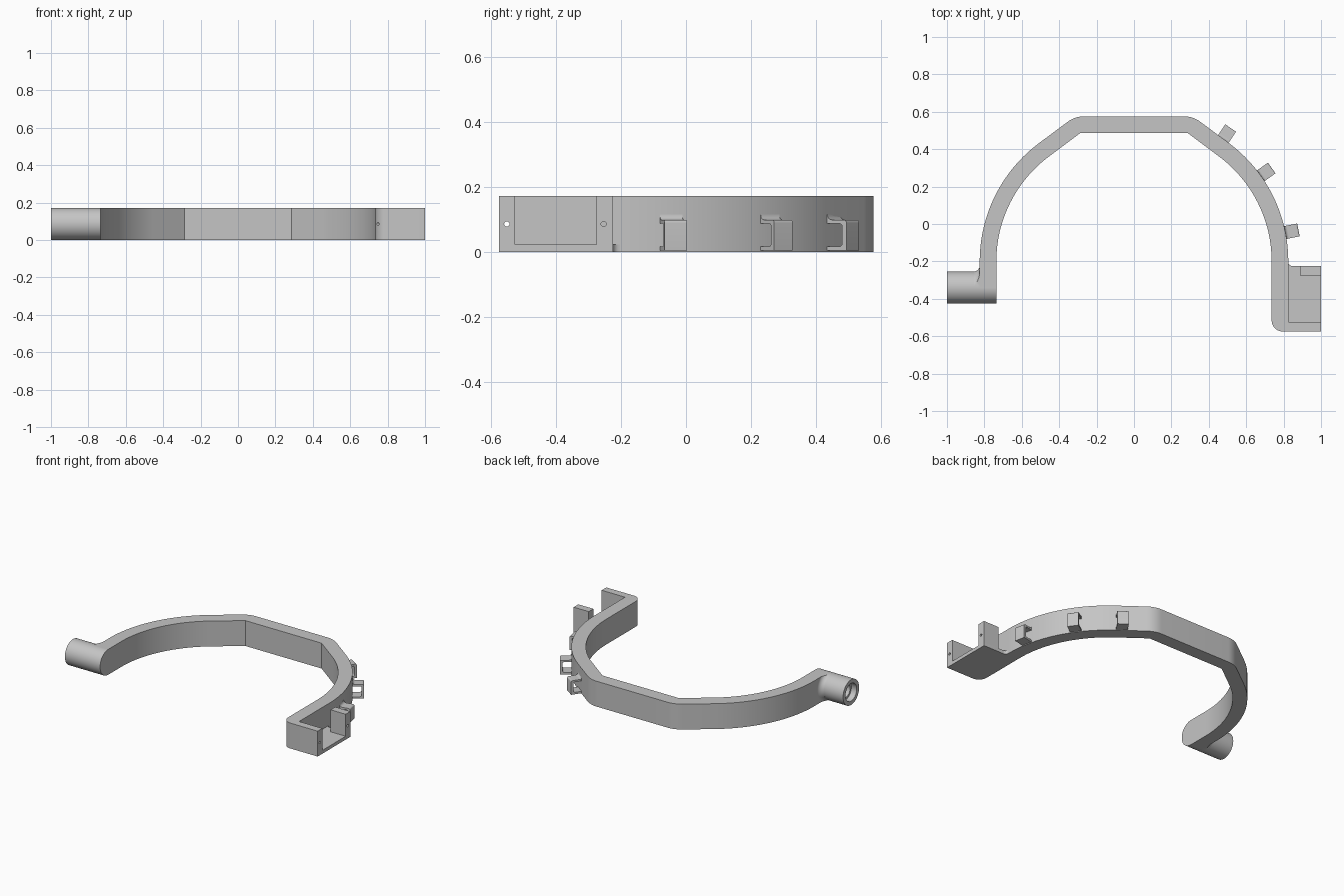
import bpy, bmesh
from math import cos, sin, radians, pi
from mathutils import Matrix, Vector

if "Cube" in bpy.data.objects:
    bpy.data.objects.remove(bpy.data.objects["Cube"])

grey = bpy.data.materials.new("plain grey")
grey.use_nodes = True
grey.diffuse_color = (0.56, 0.56, 0.56, 1)
grey.node_tree.nodes["Principled BSDF"].inputs["Base Color"].default_value = grey.diffuse_color

HEIGHT = 0.172
THICK = 0.089
INNER_R = 0.70
CENTRE = (0.036, -0.20)      # centre of the right-hand arc
INNER_X, OUTER_X = 0.736, 0.825
FRONT, FRONT_IN = -0.575, -0.525
PIVOT_Y = -0.34
R = HEIGHT / 2               # pivot boss radius


def arc(cx, cy, r, start, end, steps):
    angles = [radians(start + (end - start) * i / steps) for i in range(steps + 1)]
    return [(cx + r * cos(a), cy + r * sin(a)) for a in angles]


def flipped(points):
    return [(-x, y) for x, y in points]


def finish(name, bm):
    bmesh.ops.recalc_face_normals(bm, faces=bm.faces)
    mesh = bpy.data.meshes.new(name)
    bm.to_mesh(mesh)
    bm.free()
    mesh.materials.append(grey)
    obj = bpy.data.objects.new(name, mesh)
    bpy.context.collection.objects.link(obj)
    return obj


def prism(name, outline, z0, z1, matrix=Matrix()):
    bm = bmesh.new()
    face = bm.faces.new([bm.verts.new((x, y, z0)) for x, y in outline])
    top = bmesh.ops.extrude_face_region(bm, geom=[face])["geom"]
    verts = [v for v in top if isinstance(v, bmesh.types.BMVert)]
    bmesh.ops.translate(bm, verts=verts, vec=(0, 0, z1 - z0))
    bm.transform(matrix)
    return finish(name, bm)


def box(name, x0, x1, y0, y1, z0, z1):
    return prism(name, [(x0, y0), (x1, y0), (x1, y1), (x0, y1)], z0, z1)


def lathe(name, profile, y, z, sides):
    # turn (x, radius) points about an axis along x, with flat ends
    bm = bmesh.new()
    rings = [[bm.verts.new((x, y + r * cos(2 * pi * i / sides), z + r * sin(2 * pi * i / sides)))
              for i in range(sides)] for x, r in profile]
    for a, b in zip(rings, rings[1:]):
        for i in range(sides):
            j = (i + 1) % sides
            bm.faces.new((a[i], a[j], b[j], b[i]))
    bm.faces.new(rings[0])
    bm.faces.new(rings[-1])
    return finish(name, bm)


def rod(name, x0, x1, y, r, sides):
    return lathe(name, [(x0, r), (x1, r)], y, R, sides)


def combine(obj, other, operation):
    mod = obj.modifiers.new(operation, "BOOLEAN")
    mod.object, mod.operation, mod.solver = other, operation, "EXACT"
    bpy.ops.object.select_all(action="DESELECT")
    bpy.context.view_layer.objects.active = obj
    obj.select_set(True)
    bpy.ops.object.modifier_apply(modifier=mod.name)
    bpy.data.objects.remove(other)


def smooth(obj):
    bpy.ops.object.select_all(action="DESELECT")
    bpy.context.view_layer.objects.active = obj
    obj.select_set(True)
    bpy.ops.object.shade_smooth_by_angle(angle=radians(30))


# Headband with flat back, round sides and the front wall of the tray
inner = arc(*CENTRE, INNER_R, 0, 53, 28) + [(0.286, 0.487)]
outer = arc(*CENTRE, INNER_R + THICK, 0, 53, 28) + arc(0.265, 0.426, 0.15, 53, 90, 8)
outline = outer + flipped(outer[::-1])
outline += [(-OUTER_X, PIVOT_Y), (-INNER_X, PIVOT_Y)]
outline += flipped(inner) + inner[::-1]
outline += arc(INNER_X + 0.06, FRONT + 0.06, 0.06, 180, 270, 10)
outline += [(1, FRONT), (1, FRONT_IN), (OUTER_X, FRONT_IN)]
band = prism("headband", outline, 0, HEIGHT)
combine(band, rod("wall_drill", 0.7, 1.05, -0.551, 0.008, 20), "DIFFERENCE")
smooth(band)

# Tray floor with a small fillet into the band, and its drilled rear post
floor = [(OUTER_X, FRONT_IN), (1, FRONT_IN), (1, -0.225)]
floor += arc(OUTER_X + 0.022, -0.203, 0.022, 270, 180, 6)
smooth(prism("tray_floor", floor, 0, 0.023))
post = box("tray_post", 0.887, 1, -0.275, -0.225, 0, HEIGHT)
combine(post, rod("post_drill", 0.85, 1.05, -0.253, 0.008, 20), "DIFFERENCE")
smooth(post)

# Round pivot boss with a stepped blind bore
pivot = rod("pivot_boss", -1, -INNER_X, PIVOT_Y, R, 64)
combine(pivot, rod("wide_bore", -1.05, -0.96, PIVOT_Y, 0.06, 48), "DIFFERENCE")
combine(pivot, rod("narrow_bore", -1.05, -0.86, PIVOT_Y, 0.046, 48), "DIFFERENCE")
smooth(pivot)

# Concave fillet between the boss and the back of the band
FILLET = 0.032
sweep = arc(-OUTER_X - FILLET, R + FILLET, FILLET, -88, 0, 8)
flare = lathe("pivot_fillet", sweep + [(-OUTER_X + 0.01, R + FILLET)], PIVOT_Y, R, 64)
combine(flare, box("flare_limit", -0.9, -0.8, PIVOT_Y, -0.2, 0, HEIGHT), "INTERSECT")
smooth(flare)

# Three cable clips: a loop profile (radius, height) filleted into the band's outside
ROOT, TIP = INNER_R + THICK, 0.86
clip_profile = [(ROOT - 0.01, 0.004), (TIP, 0.004)]
clip_profile += arc(TIP - 0.01, 0.089, 0.01, 0, 90, 5)
clip_profile += arc(ROOT + 0.016, 0.115, 0.016, 270, 180, 5)
clip_profile += [(ROOT - 0.01, 0.115), (ROOT - 0.01, 0.087)]
clip_profile += arc(TIP - 0.026, 0.077, 0.01, 90, 0, 5)
clip_profile += arc(TIP - 0.026, 0.027, 0.01, 0, -90, 5)
clip_profile += [(ROOT - 0.01, 0.017)]
upright = Matrix.Rotation(pi / 2, 4, "X")
for name, angle in (("front", 11.3), ("middle", 35.5), ("rear", 56)):
    place = Matrix.Translation(Vector((*CENTRE, 0))) @ Matrix.Rotation(radians(angle), 4, "Z")
    smooth(prism(name + "_cable_clip", clip_profile, -0.035, 0.035, place @ upright))
